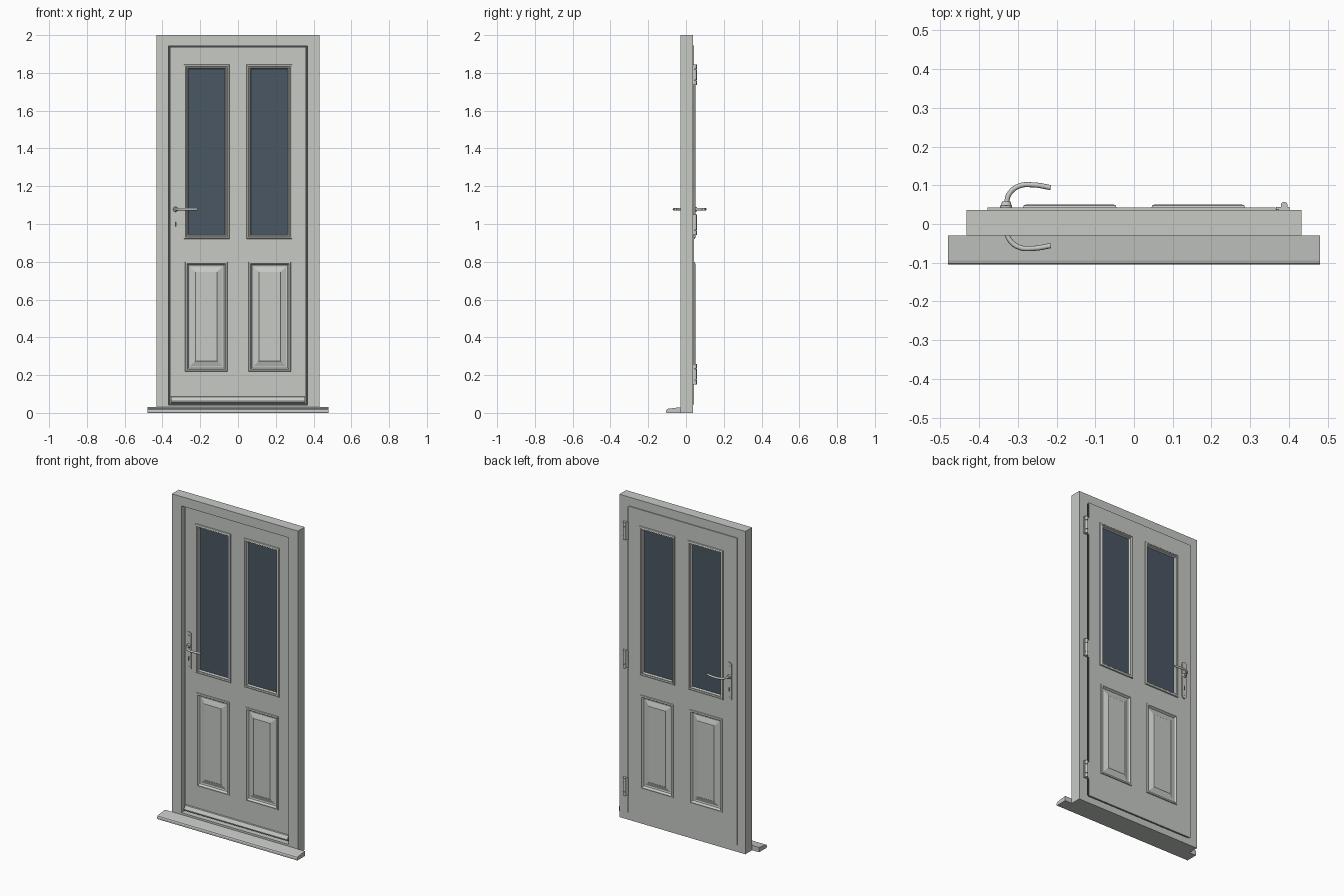
import bpy, bmesh, math
from mathutils import Matrix, Vector

if "Cube" in bpy.data.objects:
    bpy.data.objects.remove(bpy.data.objects["Cube"])


def material(name, rgb):
    m = bpy.data.materials.new(name)
    m.diffuse_color = (*rgb, 1)
    m.use_nodes = True
    m.node_tree.nodes["Principled BSDF"].inputs["Base Color"].default_value = m.diffuse_color
    return m


GREY = material("pale grey paint", (0.57, 0.59, 0.56))
GLASS = material("blue grey glass", (0.068, 0.095, 0.125))
DARK = material("dark seal", (0.06, 0.065, 0.07))

FRONT, BACK = -0.004, 0.042      # faces of the door leaf
MID = (FRONT + BACK) / 2


def finish(name, bm, *mats):
    bmesh.ops.recalc_face_normals(bm, faces=bm.faces[:])
    me = bpy.data.meshes.new(name)
    bm.to_mesh(me)
    bm.free()
    ob = bpy.data.objects.new(name, me)
    bpy.context.collection.objects.link(ob)
    for m in mats:
        me.materials.append(m)
    return ob


def smooth(ob):
    bpy.ops.object.select_all(action='DESELECT')
    ob.select_set(True)
    bpy.context.view_layer.objects.active = ob
    bpy.ops.object.shade_smooth_by_angle(angle=math.radians(40))


def extrude_profile(name, pts, vec, mat):
    """Closed outline pushed along a vector."""
    bm = bmesh.new()
    f = bm.faces.new([bm.verts.new(p) for p in pts])
    r = bmesh.ops.extrude_face_region(bm, geom=[f])
    bmesh.ops.translate(bm, vec=vec, verts=[v for v in r["geom"] if isinstance(v, bmesh.types.BMVert)])
    return finish(name, bm, mat)


def box(name, x0, x1, y0, y1, z0, z1, mat):
    return extrude_profile(name, [(x0, y0, z0), (x1, y0, z0), (x1, y0, z1), (x0, y0, z1)],
                           (0, y1 - y0, 0), mat)


def pierced_slab(name, outer, holes, y0, y1, mat):
    """Upright slab with rectangular holes, each rectangle (x0, x1, z0, z1)."""
    rects = [outer] + holes
    xs = sorted({x for r in rects for x in r[:2]})
    zs = sorted({z for r in rects for z in r[2:]})
    bm = bmesh.new()
    grid = [[bm.verts.new((x, y0, z)) for z in zs] for x in xs]
    for i in range(len(xs) - 1):
        for j in range(len(zs) - 1):
            cx, cz = (xs[i] + xs[i + 1]) / 2, (zs[j] + zs[j + 1]) / 2
            if not any(a < cx < b and c < cz < d for a, b, c, d in holes):
                bm.faces.new((grid[i][j], grid[i + 1][j], grid[i + 1][j + 1], grid[i][j + 1]))
    r = bmesh.ops.extrude_face_region(bm, geom=bm.faces[:])
    bmesh.ops.translate(bm, vec=(0, y1 - y0, 0),
                        verts=[v for v in r["geom"] if isinstance(v, bmesh.types.BMVert)])
    bmesh.ops.delete(bm, geom=[v for v in bm.verts if not v.link_faces], context='VERTS')
    return finish(name, bm, mat)


def moulded_panel(name, rect, profile, centre_mat):
    """Stepped rectangular panel, the same on both faces; profile is (inset, height)."""
    x0, x1, z0, z1 = rect
    steps = [(i, FRONT - h) for i, h in reversed(profile)] + [(i, BACK + h) for i, h in profile]
    bm = bmesh.new()
    loops = [[bm.verts.new(p) for p in ((x0 + i, y, z0 + i), (x1 - i, y, z0 + i),
                                        (x1 - i, y, z1 - i), (x0 + i, y, z1 - i))] for i, y in steps]
    for a, b in zip(loops, loops[1:]):
        for k in range(4):
            n = (k + 1) % 4
            bm.faces.new((a[k], a[n], b[n], b[k]))
    for loop in (loops[0], loops[-1]):
        bm.faces.new(loop).material_index = 1
    return finish(name, bm, GREY, centre_mat)


def cylinder(name, p0, p1, r0, r1, mat, seg=20):
    p0, p1 = Vector(p0), Vector(p1)
    d = p1 - p0
    bm = bmesh.new()
    mtx = Matrix.Translation((p0 + p1) / 2) @ d.to_track_quat('Z', 'Y').to_matrix().to_4x4()
    bmesh.ops.create_cone(bm, cap_ends=True, segments=seg, radius1=r0, radius2=r1,
                          depth=d.length, matrix=mtx)
    ob = finish(name, bm, mat)
    smooth(ob)
    return ob


def stadium(name, x, z0, z1, r, y0, y1, mat):
    """Upright plate with round ends."""
    pts = []
    for k in range(18):
        a = math.pi * (k if k < 9 else k - 1) / 8
        cz = z1 - r if k < 9 else z0 + r
        pts.append((x + r * math.cos(a), y0, cz + r * math.sin(a)))
    return extrude_profile(name, pts, (0, y1 - y0, 0), mat)


# Frame, with seal in the gap around the leaf
pierced_slab("frame", (-0.432, 0.432, 0, 2), [(-0.367, 0.367, 0.042, 1.942)], -0.03, 0.036, GREY)
pierced_slab("seal", (-0.368, 0.368, 0.04, 1.943), [(-0.355, 0.355, 0.055, 1.93)], 0.004, 0.03, DARK)
box("hinge_side_gap", 0.368, 0.375, 0.035, 0.037, 0.045, 1.94, DARK)

# Sill with sloped top and softened nose
sill = [(-0.03, 0), (-0.103, 0), (-0.105, 0.004), (-0.105, 0.013), (-0.102, 0.019),
        (-0.094, 0.022), (-0.03, 0.03)]
extrude_profile("sill", [(-0.48, y, z) for y, z in sill], (0.96, 0, 0), GREY)

# Door leaf with its overlapping back flange
WIN, PAN = (0.045, 0.287, 0.92, 1.845), (0.055, 0.28, 0.22, 0.80)
openings = []
for x0, x1, z0, z1 in (WIN, PAN):
    e = 0.002
    openings += [(x0 + e, x1 - e, z0 + e, z1 - e), (-x1 + e, -x0 - e, z0 + e, z1 - e)]
pierced_slab("door_leaf", (-0.361, 0.361, 0.048, 1.936), openings, FRONT, BACK, GREY)
pierced_slab("leaf_flange", (-0.378, 0.366, 0.045, 1.946), [(-0.36, 0.36, 0.049, 1.935)],
             0.0365, BACK, GREY)

# Glazed and raised panels
window_profile = [(0, 0), (0.002, 0.006), (0.010, 0.009), (0.014, 0.004), (0.019, 0.004),
                  (0.024, -0.006)]
panel_profile = [(0, 0), (0.002, 0.005), (0.010, 0.007), (0.018, -0.006), (0.026, -0.008),
                 (0.032, -0.006), (0.053, 0.001), (0.055, 0.003)]
for side, s in (("left", -1), ("right", 1)):
    for part, r, prof, m in (("window", WIN, window_profile, GLASS),
                             ("lower_panel", PAN, panel_profile, GREY)):
        xa, xb = sorted((s * r[0], s * r[1]))
        moulded_panel(f"{side}_{part}", (xa, xb, r[2], r[3]), prof, m)

# Weather bar at the foot of the leaf
bar = [(FRONT, 0.056), (-0.022, 0.056), (-0.024, 0.064), (-0.012, 0.084), (FRONT, 0.086)]
extrude_profile("weather_bar", [(-0.354, y, z) for y, z in bar], (0.708, 0, 0), GREY)
box("weather_bar_shadow_gap", -0.356, 0.356, FRONT - 0.003, FRONT, 0.049, 0.056, DARK)

# Handles on both faces
HX, HZ = -0.33, 1.078
for side, face, s in (("front", FRONT, -1), ("back", BACK, 1)):
    stadium(f"{side}_handle_plate", HX, 0.93, 1.165, 0.0155, face, face + s * 0.006, GREY)
    stadium(f"{side}_keyhole", HX, 0.985, 1.012, 0.0045, face + s * 0.006, face + s * 0.0068, DARK)
    for z in (0.952, 1.143):
        cylinder(f"{side}_plate_screw", (HX, face + s * 0.005, z), (HX, face + s * 0.0075, z),
                 0.004, 0.004, GREY, 10)
    cylinder(f"{side}_handle_collar", (HX, face + s * 0.004, HZ), (HX, face + s * 0.016, HZ),
             0.014, 0.011, GREY)
    cu = bpy.data.curves.new(f"{side}_lever", 'CURVE')
    cu.dimensions = '3D'
    cu.bevel_depth, cu.bevel_resolution, cu.resolution_u = 0.0065, 3, 6
    cu.use_fill_caps = True
    sp = cu.splines.new('BEZIER')
    path = [(HX, 0.01), (-0.322, 0.036), (-0.297, 0.056), (-0.26, 0.059), (-0.215, 0.052)]
    sp.bezier_points.add(len(path) - 1)
    for p, (x, h) in zip(sp.bezier_points, path):
        p.co = (x, face + s * h, HZ)
        p.handle_left_type = p.handle_right_type = 'AUTO'
    cu.materials.append(GREY)
    bpy.context.collection.objects.link(bpy.data.objects.new(f"{side}_lever", cu))

# Three hinges on the back
for n, z in (("lower", 0.205), ("middle", 0.995), ("upper", 1.79)):
    box(f"{n}_hinge_plate", 0.367, 0.402, 0.035, 0.044, z - 0.054, z + 0.054, GREY)
    for a, b in ((-0.054, -0.03), (-0.028, 0.028), (0.03, 0.054)):
        cylinder(f"{n}_hinge_knuckle", (0.388, 0.048, z + a), (0.388, 0.048, z + b),
                 0.009, 0.009, GREY, 16)
